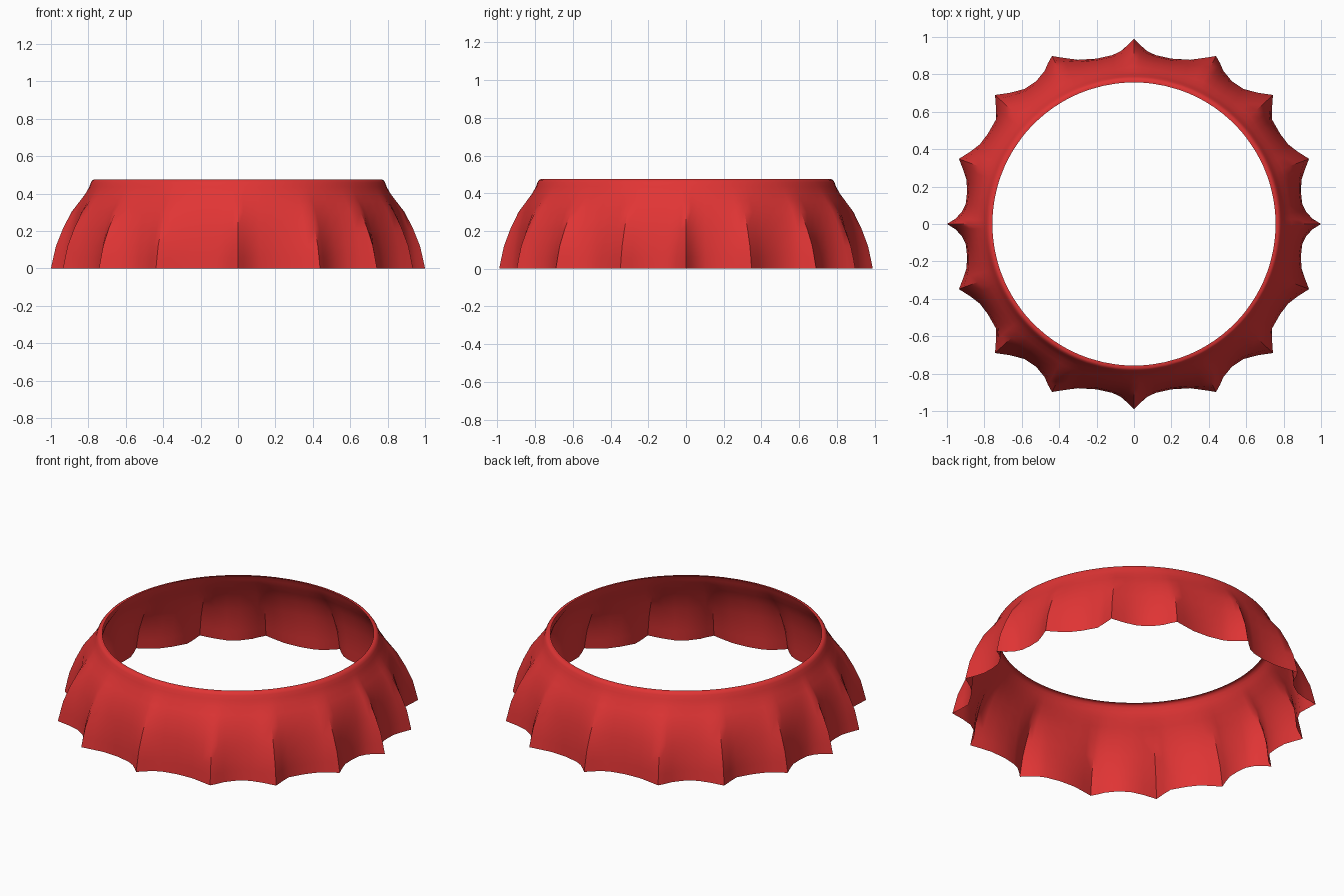
import bpy, bmesh, math

if "Cube" in bpy.data.objects:
    bpy.data.objects.remove(bpy.data.objects["Cube"])

# One quarter of the scalloped lower hem (mirrored into all four quarters)
quarter = [(1, 0), (.955, .028), (.92, .065), (.90, .105), (.893, .165), (.895, .235),
           (.913, .29), (.936, .348), (.875, .387), (.825, .425), (.783, .48),
           (.737, .56), (.738, .62), (.743, .69), (.66, .702), (.585, .722),
           (.523, .763), (.477, .82), (.46, .86), (.4385, .898), (.375, .888),
           (.30, .878), (.20, .884), (.115, .903), (.07, .925), (.03, .96), (0, .99)]
hem = quarter[:-1]
hem = hem + [(-x, y) for x, y in reversed(quarter[1:])]
hem = hem + [(-x, -y) for x, y in hem]

# Levels: height, valley radius, flute strength
levels = [(0, .90, 1), (.06, .897, .9), (.12, .893, .8), (.21, .88, .57),
          (.30, .86, .31), (.36, .832, .13), (.40, .81, .05), (.435, .795, 0),
          (.458, .787, 0), (.47, .779, 0), (.475, .77, 0), (.475, .757, 0)]

bm = bmesh.new()
rings = []
for z, base, w in levels:
    ring = []
    for x, y in hem:
        r = math.hypot(x, y)
        k = (base + w * (r - .90)) / r
        ring.append(bm.verts.new((x * k, y * k, z)))
    rings.append(ring)

# Open skirt with a narrow inward lip at the top
n = len(hem)
for a, b in zip(rings, rings[1:]):
    for i in range(n):
        j = (i + 1) % n
        bm.faces.new((a[i], a[j], b[j], b[i]))

mesh = bpy.data.meshes.new("fluted_skirt")
bm.to_mesh(mesh)
bm.free()
skirt = bpy.data.objects.new("fluted_skirt", mesh)
bpy.context.collection.objects.link(skirt)

red = bpy.data.materials.new("red")
red.diffuse_color = (.75, .035, .035, 1)
red.use_nodes = True
red.node_tree.nodes["Principled BSDF"].inputs["Base Color"].default_value = red.diffuse_color
mesh.materials.append(red)

bpy.context.view_layer.objects.active = skirt
skirt.select_set(True)
bpy.ops.object.shade_smooth_by_angle(angle=math.radians(40))
